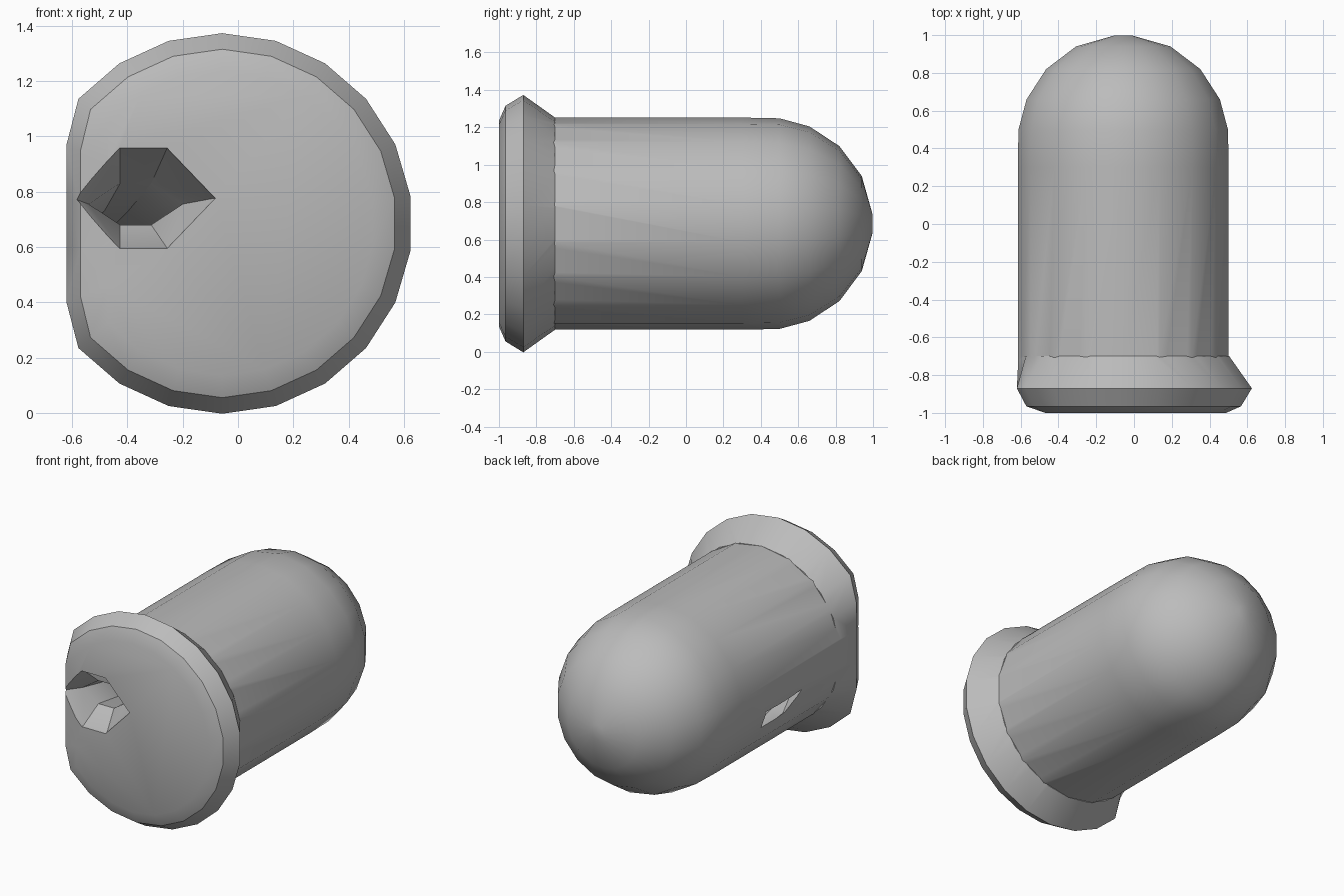
import bpy, bmesh, math
from mathutils import Vector

if "Cube" in bpy.data.objects:
    bpy.data.objects.remove(bpy.data.objects["Cube"])

CX, CZ = -0.057, 0.685      # long axis of the model, parallel to y

grey = bpy.data.materials.new("plain grey")
grey.diffuse_color = (0.5, 0.5, 0.5, 1)
grey.use_nodes = True
grey.node_tree.nodes["Principled BSDF"].inputs["Base Color"].default_value = grey.diffuse_color


def loft(name, rings):
    """Skin a list of point rings and cap both ends."""
    bm = bmesh.new()
    loops = [[bm.verts.new(p) for p in ring] for ring in rings]
    n = len(loops[0])
    for a, b in zip(loops, loops[1:]):
        for i in range(n):
            j = (i + 1) % n
            bm.faces.new((a[i], a[j], b[j], b[i]))
    bm.faces.new(loops[0][::-1])
    bm.faces.new(loops[-1])
    bmesh.ops.recalc_face_normals(bm, faces=bm.faces)
    mesh = bpy.data.meshes.new(name)
    bm.to_mesh(mesh)
    bm.free()
    obj = bpy.data.objects.new(name, mesh)
    bpy.context.collection.objects.link(obj)
    mesh.materials.append(grey)
    return obj


def ring(y, r, n, left=-9.0):
    """Round section at y, trimmed flat on the left side."""
    pts = []
    for k in range(n):
        a = 2 * math.pi * (k + 0.5) / n
        pts.append((max(CX + r * math.cos(a), left), y, CZ + r * math.sin(a)))
    return pts


def hexagon(x, y, z, w, h):
    """Flat-topped hexagonal section of the tunnel."""
    shape = [(1, 0), (0.33, 1), (-0.33, 1), (-1, 0), (-0.33, -1), (0.33, -1)]
    return [(x + w * u, y, z + h * v) for u, v in shape]


# Body with domed end, and the flange at the front
R = 0.567
profile = [(-1.0, 0.55, 22, -0.47), (-0.965, 0.63, 22, -0.57),
           (-0.87, 0.688, 22, -0.62), (-0.7, R, 22, -0.612)]
flange = loft("flange", [ring(*p) for p in profile])
dome = [(y, math.sqrt(R * R - (y - 0.433) ** 2)) for y in (0.5, 0.66, 0.82, 0.94, 0.998)]
body = loft("body", [ring(y, r, 18) for y, r in [(-0.8, R), (0.3, R)] + dome])

# Tunnel that enters the flange and breaks out low on the left side
cutter = loft("tunnel_cutter", [
    hexagon(-0.342, -1.02, 0.776, 0.265, 0.185),
    hexagon(-0.342, -0.98, 0.776, 0.255, 0.178),
    hexagon(-0.37, -0.83, 0.755, 0.17, 0.075),
    hexagon(-0.44, -0.45, 0.66, 0.13, 0.07),
    hexagon(-0.53, -0.18, 0.57, 0.13, 0.07),
    hexagon(-0.57, 0.06, 0.56, 0.10, 0.06)])
cutter.hide_render = True


def boolean(obj, other, op):
    m = obj.modifiers.new(op.lower(), 'BOOLEAN')
    m.operation, m.object, m.solver = op, other, 'EXACT'
    bpy.context.view_layer.objects.active = obj
    bpy.ops.object.modifier_apply(modifier=m.name)


boolean(body, flange, 'UNION')
boolean(body, cutter, 'DIFFERENCE')
for helper in (flange, cutter):
    bpy.data.objects.remove(helper)
body.name = "flanged_body"

# Smooth shading with crisp rim edges
bpy.ops.object.select_all(action='DESELECT')
body.select_set(True)
bpy.context.view_layer.objects.active = body
bpy.ops.object.shade_smooth_by_angle(angle=math.radians(32))
